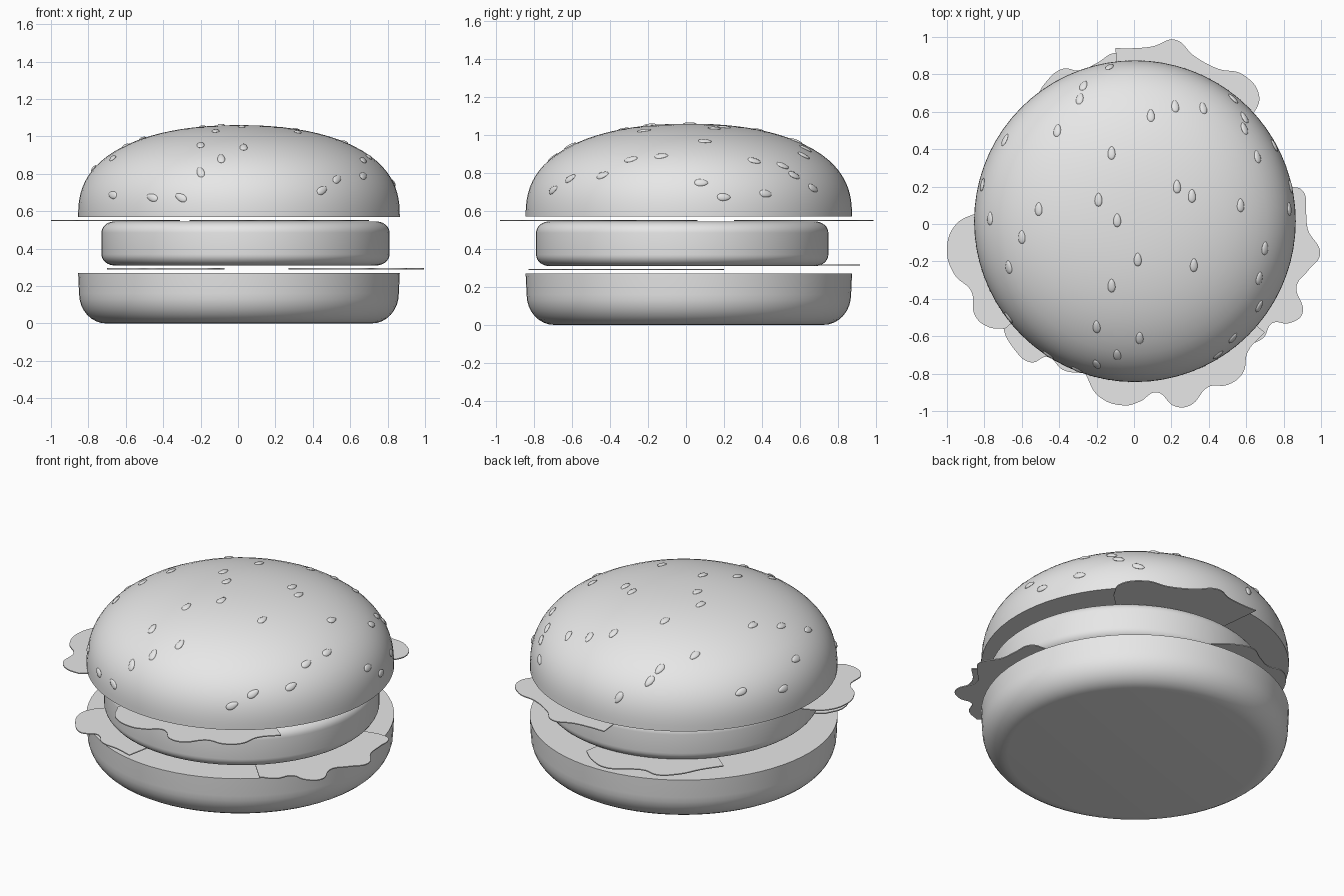
import bpy, bmesh, math
from mathutils import Vector, Matrix

cube = bpy.data.objects.get("Cube")
if cube:
    bpy.data.objects.remove(cube, do_unlink=True)

grey = bpy.data.materials.new("light_grey")
grey.use_nodes = True
grey.diffuse_color = (0.8, 0.8, 0.8, 1)
grey.node_tree.nodes["Principled BSDF"].inputs["Base Color"].default_value = (0.8, 0.8, 0.8, 1)

BUN = Vector((0.005, 0.015, 0))
PATTY = Vector((0.04, -0.02, 0))
RADIUS, BASE, RISE = 0.86, 0.57, 0.49      # upper bun: radius, underside height, dome rise
P, Q = 2.2, 2.5                            # dome roundness


def finish(obj, smooth=True):
    """Give the object its colour and shading."""
    obj.data.materials.clear()
    obj.data.materials.append(grey)
    bpy.ops.object.select_all(action='DESELECT')
    obj.select_set(True)
    bpy.context.view_layer.objects.active = obj
    if smooth:
        bpy.ops.object.shade_smooth_by_angle(angle=math.radians(40))
    return obj


def mesh_object(name, bm):
    bmesh.ops.recalc_face_normals(bm, faces=bm.faces)
    mesh = bpy.data.meshes.new(name)
    bm.to_mesh(mesh)
    bm.free()
    obj = bpy.data.objects.new(name, mesh)
    bpy.context.collection.objects.link(obj)
    return finish(obj)


def lathe(name, profile, centre, sides=72):
    """Turn a bottom-to-top (radius, height) profile around z."""
    bm = bmesh.new()
    rings = []
    for r, z in profile:
        rings.append([bm.verts.new((centre.x + r * math.cos(a), centre.y + r * math.sin(a), z))
                      for a in (math.tau * i / sides for i in range(sides))])
    for low, high in zip(rings, rings[1:]):
        for i in range(sides):
            j = (i + 1) % sides
            bm.faces.new((low[i], low[j], high[j], high[i]))
    bm.faces.new(rings[0])
    bm.faces.new(rings[-1])
    return mesh_object(name, bm)


def corner(r, z, w, h, start, steps=8):
    """Quarter-ellipse profile points around (r, z)."""
    angles = [math.radians(start + 90 * i / steps) for i in range(steps + 1)]
    return [(r + w * math.cos(a), z + h * math.sin(a)) for a in angles]


def dome_height(r):
    return BASE + RISE * (1 - min(r / RADIUS, 1) ** P) ** (1 / Q)


# Buns and patty
lathe("lower_bun", corner(0.71, 0.16, 0.145, 0.16, -90) + [(RADIUS, 0.27)], BUN)
lathe("patty", corner(0.70, 0.37, 0.07, 0.06, -90) + corner(0.70, 0.485, 0.07, 0.06, 0), PATTY)
dome = []
for i in range(24):
    t = math.sin(math.pi / 2 * i / 24)
    h = t if i < 12 else None
    if h is not None:
        dome.append((RADIUS * (1 - h ** Q) ** (1 / P), BASE + RISE * h))
r_last = dome[-1][0]
for i in range(1, 13):
    r = r_last * (1 - i / 12) + 0.01
    dome.append((r, dome_height(r)))
lathe("upper_bun", dome, BUN)

# Lettuce leaves: wavy outer edge, closed by a straight run under the patty
leaves = {
    "upper_left_leaf": (0.55, [
        (-0.10, 0.94), (0.0, 0.94), (0.10, 0.95), (0.22, 0.985), (0.32, 0.90),
        (0.45, 0.83), (0.58, 0.80), (0.67, 0.68), (0.62, 0.56)]),
    "upper_right_leaf": (0.55, [
        (-0.69, -0.56), (-0.78, -0.55), (-0.85, -0.49), (-0.87, -0.36), (-0.96, -0.27),
        (-1.0, -0.13), (-0.95, 0.0), (-0.84, 0.06)]),
    "upper_front_leaf": (0.55, [
        (0.70, -0.58), (0.61, -0.68), (0.58, -0.80), (0.50, -0.86), (0.40, -0.87),
        (0.30, -0.97), (0.22, -0.975), (0.12, -0.90), (0.03, -0.95), (-0.05, -0.97),
        (-0.19, -0.92), (-0.26, -0.80)]),
    "lower_left_leaf": (0.292, [
        (0.82, 0.20), (0.90, 0.18), (0.92, 0.06), (0.93, -0.03), (0.995, -0.16),
        (0.93, -0.25), (0.87, -0.33), (0.90, -0.48), (0.83, -0.53), (0.74, -0.53),
        (0.69, -0.61), (0.60, -0.65)]),
    "lower_right_leaf": (0.292, [
        (-0.16, -0.83), (-0.26, -0.80), (-0.38, -0.78), (-0.46, -0.71), (-0.55, -0.74),
        (-0.64, -0.67), (-0.70, -0.53), (-0.66, -0.42)]),
    "lower_back_leaf": (0.316, [
        (-0.62, 0.52), (-0.55, 0.62), (-0.47, 0.76), (-0.38, 0.83), (-0.29, 0.82),
        (-0.20, 0.86), (-0.10, 0.915), (0.02, 0.88), (0.12, 0.80)]),
}
for name, (z, edge) in leaves.items():
    inner = [(0.45 * x, 0.45 * y) for x, y in (edge[-1], edge[0])]
    points = edge + inner
    curve = bpy.data.curves.new(name, 'CURVE')
    curve.dimensions = '2D'
    curve.fill_mode = 'BOTH'
    curve.extrude = 0.003
    curve.resolution_u = 8
    spline = curve.splines.new('BEZIER')
    spline.bezier_points.add(len(points) - 1)
    spline.use_cyclic_u = True
    for i, (knot, (x, y)) in enumerate(zip(spline.bezier_points, points)):
        knot.co = (x, y, 0)
        kind = 'AUTO' if 0 < i < len(edge) - 1 else 'VECTOR'
        knot.handle_left_type = knot.handle_right_type = kind
    leaf = bpy.data.objects.new(name, curve)
    leaf.location.z = z
    bpy.context.collection.objects.link(leaf)
    finish(leaf, smooth=False)
    bpy.ops.object.convert(target='MESH')

# Sesame seeds: flattened drops lying on the dome, long axis towards y
back_seeds = [
    (-0.13, 0.84), (-0.27, 0.74), (-0.29, 0.67), (-0.41, 0.50), (-0.69, 0.45),
    (-0.81, 0.21), (-0.77, 0.03), (-0.51, 0.08), (-0.12, 0.38), (-0.19, 0.13),
    (-0.09, 0.02), (0.09, 0.58), (0.22, 0.63), (0.37, 0.62), (0.53, 0.67),
    (0.59, 0.57), (0.59, 0.51), (0.66, 0.36), (0.23, 0.20), (0.31, 0.15),
    (0.57, 0.10), (0.83, 0.08), (0.84, 0.20), (0.75, 0.42)]
front_seeds = [
    (-0.60, -0.07), (-0.67, -0.23), (-0.67, -0.50), (-0.46, -0.70), (-0.31, -0.79),
    (-0.20, -0.75), (-0.20, -0.55), (-0.12, -0.33), (0.02, -0.19), (0.32, -0.22),
    (0.03, -0.61), (-0.09, -0.70), (0.45, -0.70), (0.53, -0.61), (0.67, -0.44),
    (0.67, -0.29), (0.70, -0.13)]
bm = bmesh.new()
for x, y in back_seeds + front_seeds:
    offset = Vector((x, y, 0)) - BUN
    r = min(offset.length, RADIUS - 0.008)
    out = offset.normalized()
    z = dome_height(r)
    slope = P / RADIUS * (r / RADIUS) ** (P - 1)
    lift = Q / RISE * ((z - BASE) / RISE) ** (Q - 1)
    normal = (out * slope + Vector((0, 0, lift))).normalized()
    along = Vector((0, 1, 0))
    along = (along - normal * along.dot(normal)).normalized()
    across = along.cross(normal)
    place = Matrix((across, along, normal)).transposed().to_4x4()
    place.translation = BUN + out * r + Vector((0, 0, z))
    made = bmesh.ops.create_uvsphere(bm, u_segments=14, v_segments=8, radius=1)
    for v in made["verts"]:
        taper = 1 - 0.2 * v.co.y
        v.co = place @ Vector((v.co.x * 0.02 * taper, v.co.y * 0.036, v.co.z * 0.009))
mesh_object("sesame_seeds", bm)
